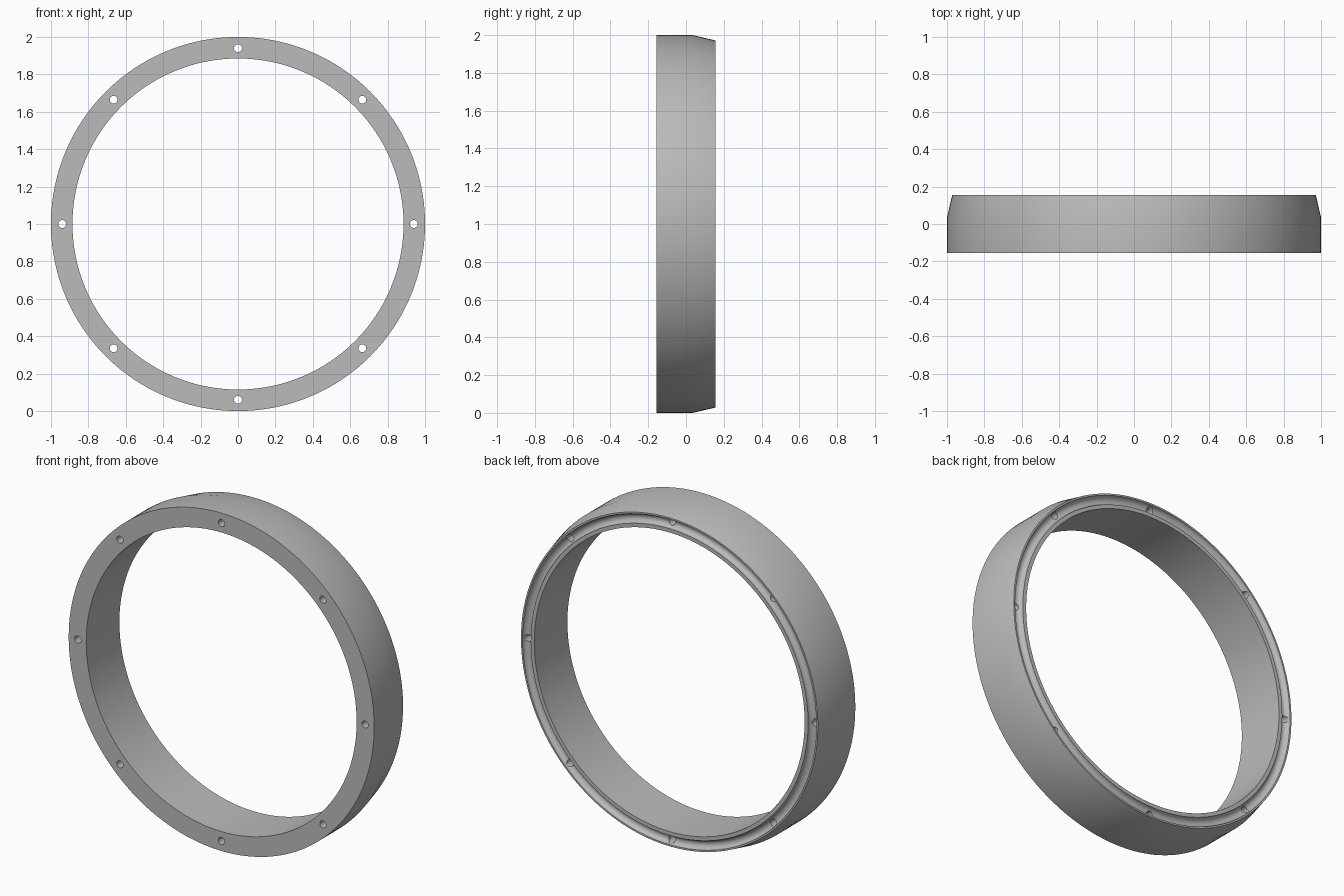
import bpy, bmesh
from math import pi, sin, cos, radians
from mathutils import Matrix, Vector

cube = bpy.data.objects.get("Cube")
if cube:
    bpy.data.objects.remove(cube, do_unlink=True)

FRONT, BACK = -0.155, 0.155
INNER, OUTER, BACK_OUTER = 0.885, 1.0, 0.972
BOLT_R, HOLE_R = 0.94, 0.021
GROOVE_C, GROOVE_R = 0.935, 0.027


def make_object(name, bm):
    bmesh.ops.recalc_face_normals(bm, faces=bm.faces)
    mesh = bpy.data.meshes.new(name)
    bm.to_mesh(mesh)
    bm.free()
    obj = bpy.data.objects.new(name, mesh)
    bpy.context.collection.objects.link(obj)
    return obj


# Plain grey metal
grey = bpy.data.materials.new("grey")
grey.use_nodes = True
colour = (0.5, 0.5, 0.5, 1)
grey.diffuse_color = colour
grey.node_tree.nodes["Principled BSDF"].inputs["Base Color"].default_value = colour

# Ring cross-section (radius, depth), with a round groove in the back face
profile = [(INNER, FRONT), (OUTER, FRONT), (OUTER, 0.035), (BACK_OUTER, BACK)]
profile += [(GROOVE_C + GROOVE_R * cos(a), BACK - GROOVE_R * sin(a))
            for a in (pi * i / 10 for i in range(11))]
profile.append((INNER, BACK))

# Revolve the section about the front-to-back axis
bm = bmesh.new()
verts = [bm.verts.new((r, y, 1)) for r, y in profile]
edges = [bm.edges.new((verts[i - 1], verts[i])) for i in range(len(verts))]
bmesh.ops.spin(bm, geom=verts + edges, cent=(0, 0, 1), axis=(0, 1, 0),
               angle=2 * pi, steps=160, use_merge=True)
bmesh.ops.remove_doubles(bm, verts=bm.verts, dist=1e-5)
ring = make_object("ring", bm)
ring.data.materials.append(grey)

# Eight bolt holes right through the ring
bm = bmesh.new()
for i in range(8):
    a = i * pi / 4
    place = Matrix.Translation((BOLT_R * cos(a), 0, 1 + BOLT_R * sin(a)))
    bmesh.ops.create_cone(bm, cap_ends=True, segments=24, radius1=HOLE_R,
                          radius2=HOLE_R, depth=0.5,
                          matrix=place @ Matrix.Rotation(pi / 2, 4, 'X'))
cutter = make_object("bolt_hole_cutter", bm)
cutter.data.materials.append(grey)
cutter.hide_render = True
cutter.hide_set(True)

holes = ring.modifiers.new("bolt_holes", 'BOOLEAN')
holes.operation = 'DIFFERENCE'
holes.solver = 'EXACT'
holes.object = cutter

# Apply the cut, then smooth the curved surfaces and keep edges sharp
bpy.context.view_layer.objects.active = ring
ring.select_set(True)
bpy.ops.object.modifier_apply(modifier=holes.name)
bpy.data.objects.remove(cutter, do_unlink=True)
bpy.ops.object.shade_smooth_by_angle(angle=radians(25))
